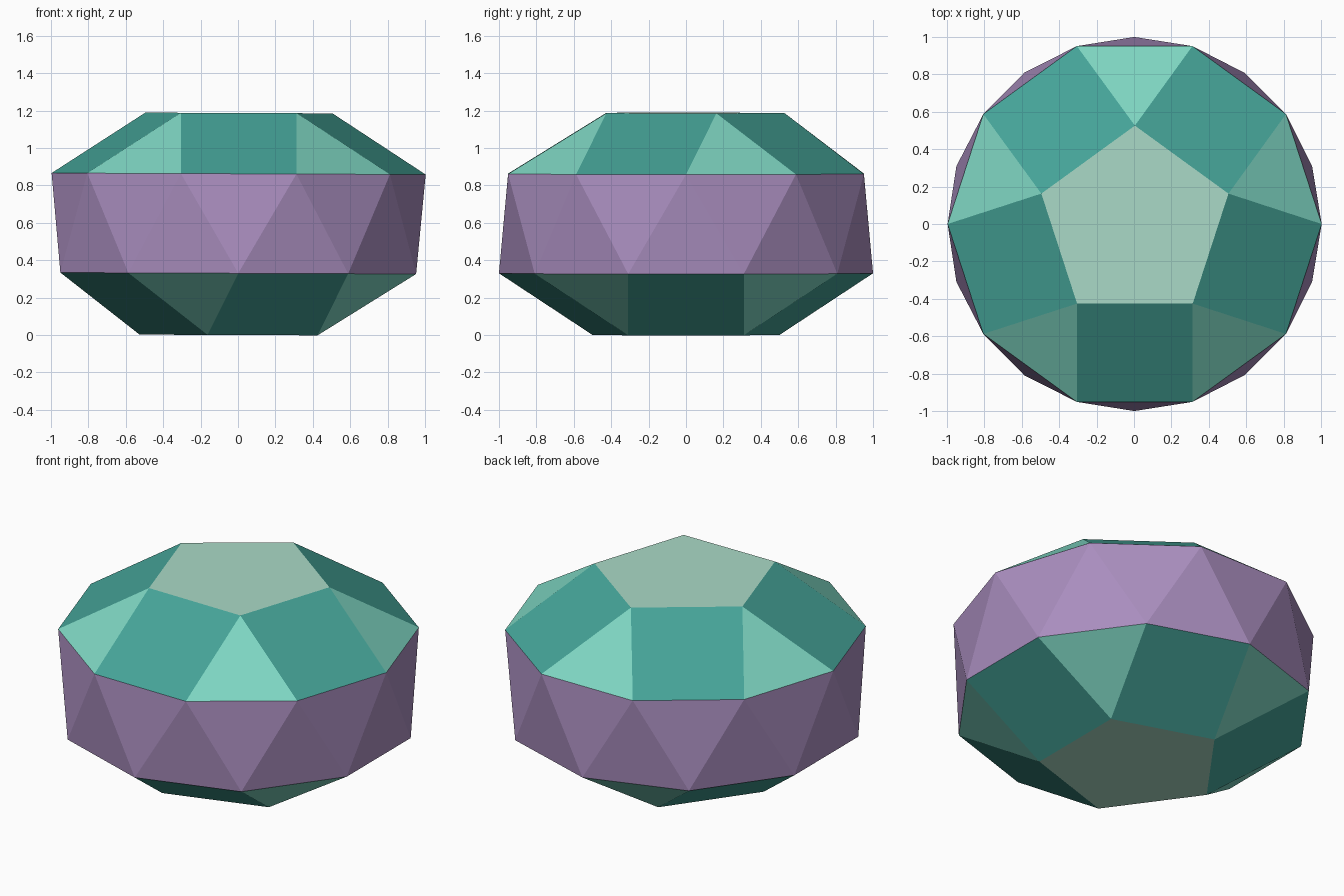
import bpy
import bmesh
import math
from mathutils import Matrix, Vector

if "Cube" in bpy.data.objects:
    bpy.data.objects.remove(bpy.data.objects["Cube"])

R_RIM, R_CAP = 1.0, 0.526
Z_BASE, Z_LOW, Z_HIGH, Z_TOP = 0.0, 0.33, 0.862, 1.187
TILT = Matrix.Rotation(0.004, 4, 'Y')   # the solid leans very slightly


def material(name, rgb):
    m = bpy.data.materials.new(name)
    m.diffuse_color = (*rgb, 1.0)
    m.use_nodes = True
    m.node_tree.nodes["Principled BSDF"].inputs["Base Color"].default_value = m.diffuse_color
    return m


PALE = material("pale_sage", (0.40, 0.70, 0.57))
TEAL = material("teal", (0.06, 0.37, 0.315))
MINT = material("mint", (0.21, 0.67, 0.54))
PURPLE = material("lilac", (0.40, 0.27, 0.52))


def ring(bm, count, radius, z, start):
    """Regular polygon of vertices, first one at the start angle in degrees."""
    verts = []
    for i in range(count):
        a = math.radians(start + 360 * i / count)
        p = Vector((radius * math.cos(a), radius * math.sin(a), z))
        verts.append(bm.verts.new(TILT @ p))
    return verts


def finish(bm, name, mats):
    # Orient every face away from the centre of the solid
    centre = Vector((0, 0, Z_TOP / 2))
    bm.normal_update()
    for f in bm.faces:
        if f.normal.dot(f.calc_center_median() - centre) < 0:
            f.normal_flip()
    mesh = bpy.data.meshes.new(name)
    bm.to_mesh(mesh)
    bm.free()
    for m in mats:
        mesh.materials.append(m)
    obj = bpy.data.objects.new(name, mesh)
    bpy.context.collection.objects.link(obj)


def cupola(name, z_cap, z_rim, start):
    """Pentagon cap joined to a ten-sided rim by squares and triangles."""
    bm = bmesh.new()
    cap = ring(bm, 5, R_CAP, z_cap, start)
    rim = ring(bm, 10, R_RIM, z_rim, start - 18)
    bm.faces.new(cap)
    for i in range(5):
        a, b = rim[2 * i], rim[2 * i + 1]
        c, nxt = rim[(2 * i + 2) % 10], cap[(i + 1) % 5]
        bm.faces.new((a, b, cap[i])).material_index = 2
        bm.faces.new((b, c, nxt, cap[i])).material_index = 1
    finish(bm, name, (PALE, TEAL, MINT))


# Upper and lower cupolas
cupola("upper_cupola", Z_TOP, Z_HIGH, 90)
cupola("lower_cupola", Z_BASE, Z_LOW, 180)

# Belt of twenty triangles between the two rims
bm = bmesh.new()
high = ring(bm, 10, R_RIM, Z_HIGH, 0)
low = ring(bm, 10, R_RIM, Z_LOW, 18)
for i in range(10):
    j = (i + 1) % 10
    bm.faces.new((high[i], low[i], high[j]))
    bm.faces.new((low[i], low[j], high[j]))
finish(bm, "triangle_belt", (PURPLE,))
